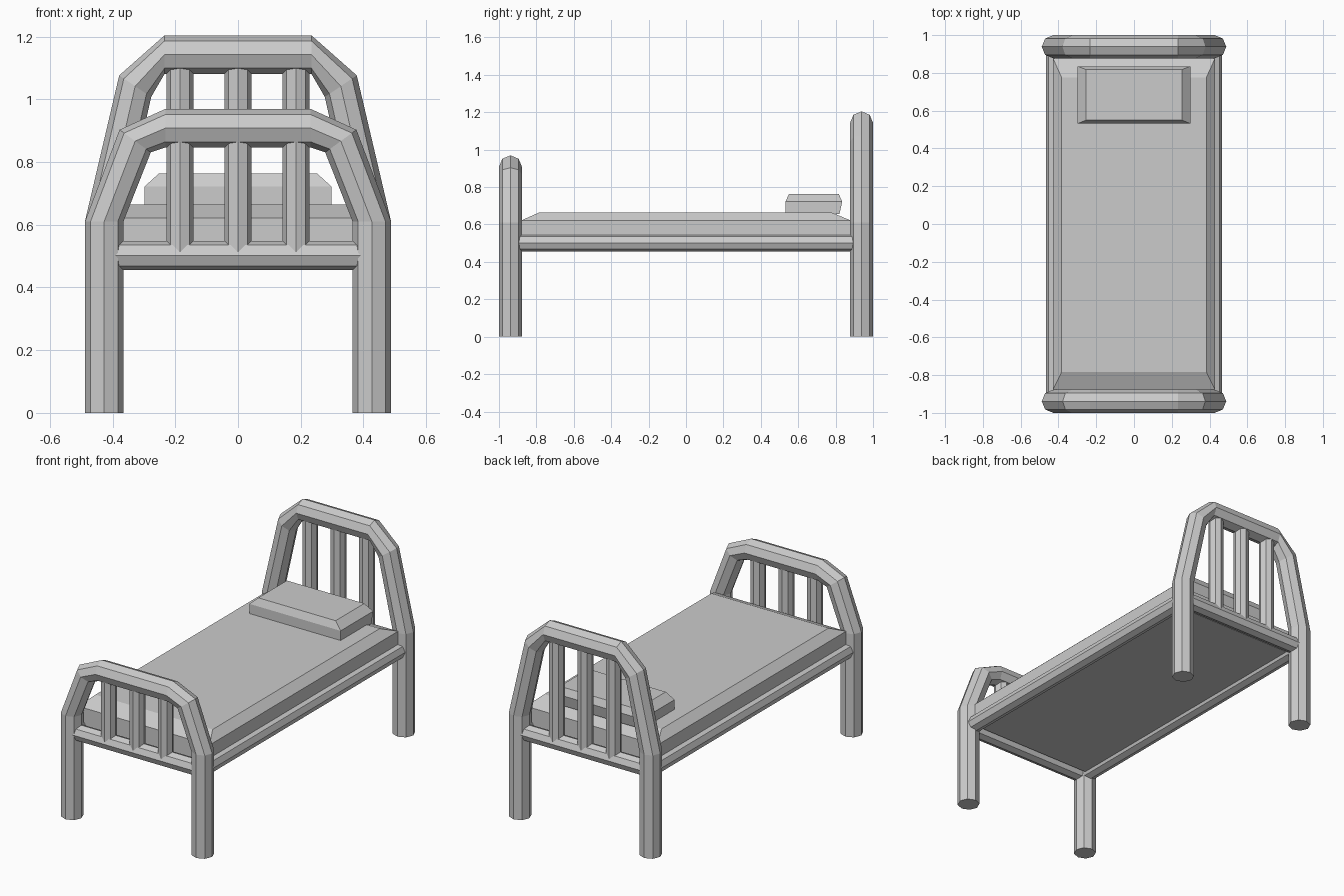
import bpy, bmesh, math

if "Cube" in bpy.data.objects:
    bpy.data.objects.remove(bpy.data.objects["Cube"])

SIDES = 8
R = 0.0615


def make_object(name, rings):
    """Skin a list of equal-length vertex rings and cap both ends."""
    bm = bmesh.new()
    loops = [[bm.verts.new(p) for p in ring] for ring in rings]
    n = len(loops[0])
    for a, b in zip(loops, loops[1:]):
        for i in range(n):
            j = (i + 1) % n
            bm.faces.new((a[i], a[j], b[j], b[i]))
    bm.faces.new(loops[0])
    bm.faces.new(loops[-1])
    bmesh.ops.recalc_face_normals(bm, faces=bm.faces)
    mesh = bpy.data.meshes.new(name)
    bm.to_mesh(mesh)
    bm.free()
    ob = bpy.data.objects.new(name, mesh)
    bpy.context.collection.objects.link(ob)
    return ob


def arch(name, y, half_path):
    """Octagonal tube arch; stations are x, z and tilt of the cross-section."""
    path = half_path + [(-x, z, 180 - t) for x, z, t in reversed(half_path)]
    rings = []
    for x, z, tilt in path:
        t = math.radians(tilt)
        ring = []
        for k in range(SIDES):
            a = 2 * math.pi * k / SIDES
            u = R * math.cos(a)
            ring.append((x + u * math.cos(t), y + R * math.sin(a), z + u * math.sin(t)))
        rings.append(ring)
    return make_object(name, rings)


def bar(name, start, axis, length, r):
    """Straight octagonal bar along the x, y or z axis."""
    rings = []
    for d in (0, length):
        ring = []
        for k in range(SIDES):
            a = 2 * math.pi * k / SIDES
            off = [r * math.cos(a), r * math.sin(a)]
            off.insert(axis, d)
            ring.append([s + o for s, o in zip(start, off)])
        rings.append(ring)
    return make_object(name, rings)


def padded_box(name, layers):
    """Stack of rectangles given as half width, y min, y max, z."""
    return make_object(name, [[(-w, y0, z), (w, y0, z), (w, y1, z), (-w, y1, z)]
                              for w, y0, y1, z in layers])


# Arched end frames with their legs
FRONT_Y, BACK_Y = -0.9385, 0.9385
arch("footboard_frame", FRONT_Y,
     [(0.427, 0, 0), (0.427, 0.61, 0), (0.328, 0.867, 36), (0.232, 0.908, 90)])
arch("headboard_frame", BACK_Y,
     [(0.427, 0, 0), (0.427, 0.61, 0), (0.328, 1.042, 34), (0.234, 1.143, 90)])

# End rails and upright slats
for label, y, top in (("footboard", FRONT_Y, 0.9), ("headboard", BACK_Y, 1.13)):
    bar(label + "_rail", (-0.42, y, 0.502), 0, 0.84, 0.047)
    for i, x in enumerate((-0.185, 0, 0.185)):
        bar(f"{label}_slat_{i + 1}", (x, y, 0.5), 2, top - 0.5, 0.043)

# Side rails
for side, x in (("left", -0.42), ("right", 0.42)):
    bar(side + "_side_rail", (x, FRONT_Y, 0.502), 1, BACK_Y - FRONT_Y, 0.047)

# Mattress with sloped top edges
padded_box("mattress", [(0.43, -0.88, 0.88, 0.485), (0.43, -0.88, 0.88, 0.622),
                        (0.383, -0.783, 0.775, 0.665)])

# Pillow
padded_box("pillow", [(0.298, 0.532, 0.82, 0.655), (0.298, 0.532, 0.835, 0.722),
                      (0.253, 0.55, 0.817, 0.763)])
